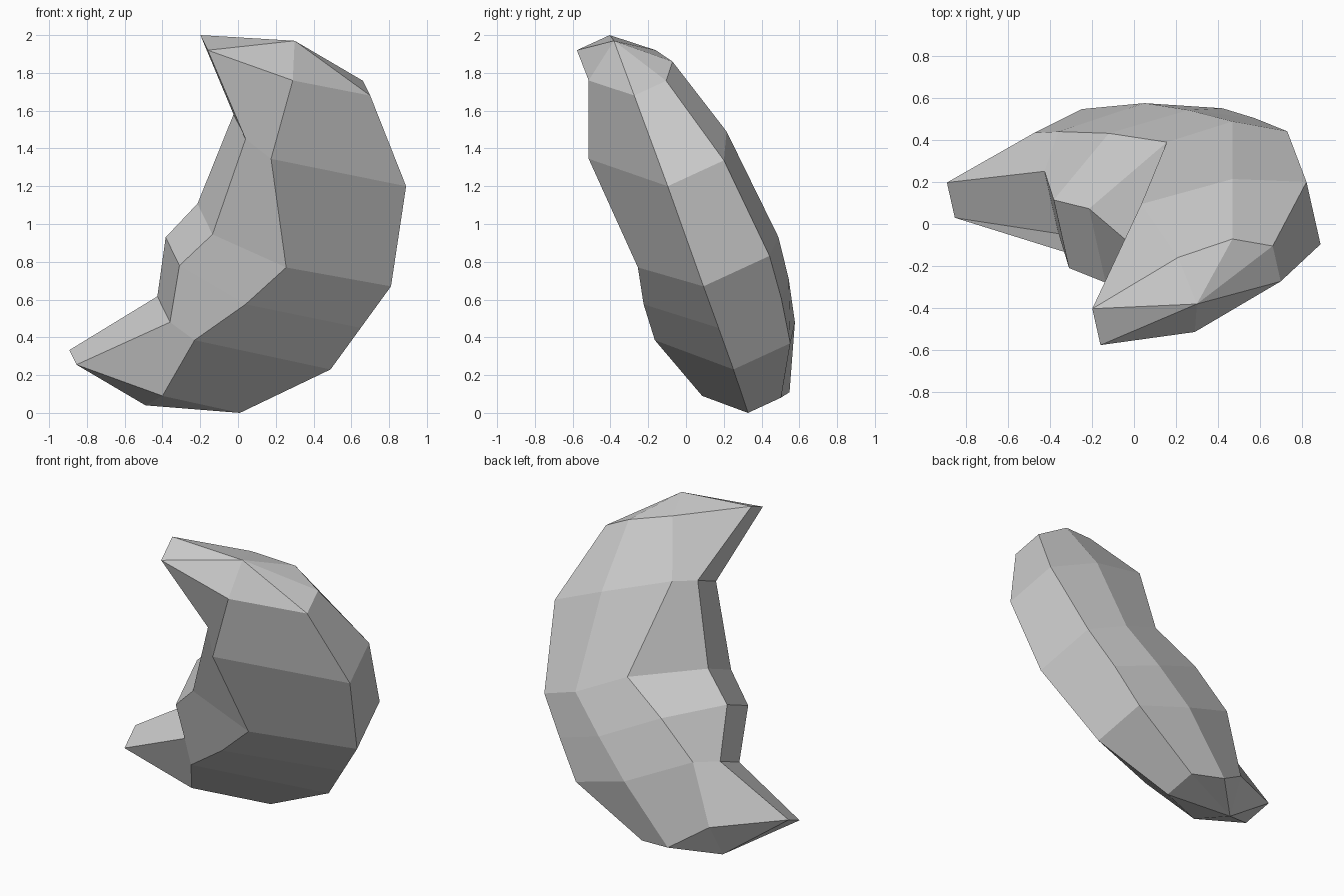
import bpy
import bmesh
from mathutils import Vector

cube = bpy.data.objects.get("Cube")
if cube:
    bpy.data.objects.remove(cube)

# Tilted middle plane of the crescent
NORMAL = Vector((-0.2, 0.89, 0.41))
PLANE = 0.395


def place(x, z, offset):
    """Point seen at x, z lying at an offset from the middle plane."""
    y = (PLANE + offset - NORMAL.x * x - NORMAL.z * z) / NORMAL.y
    return Vector((x, y, z))


def rim_pair(x, z, front, back):
    """Front rim point and the one straight behind it."""
    p = place(x, z, -front)
    return p, p + NORMAL * (front + back)


# Sections from upper to lower horn: outer rim and inner rim (x, z, front and
# back depth), then front ridge, back ridge and back bulge (x, z, offset)
SECTIONS = [
    ((0.70, 1.68, 0.09, 0.10), (-0.16, 1.92, 0.09, 0.105),
     (0.29, 1.76, -0.19), (0.21, 1.92, 0.208), (0.47, 1.86, 0.21)),
    ((0.89, 1.20, 0.167, 0.167), (0.04, 1.45, 0.14, 0.178),
     (0.175, 1.345, -0.337), (0.035, 1.63, 0.351), (0.47, 1.49, 0.313)),
    ((0.81, 0.67, 0.20, 0.193), (-0.135, 0.945, 0.23, 0.167),
     (0.255, 0.77, -0.357), (0.157, 1.075, 0.362), (0.47, 0.93, 0.328)),
    ((0.65, 0.45, 0.187, 0.187), (-0.31, 0.78, 0.20, 0.165),
     (0.04, 0.575, -0.367), (-0.12, 0.89, 0.379), (0.26, 0.71, 0.328)),
    ((0.49, 0.23, 0.175, 0.163), (-0.36, 0.48, 0.167, 0.167),
     (-0.23, 0.385, -0.338), (-0.36, 0.665, 0.342), (0.05, 0.48, 0.305)),
    ((0.01, 0.0, 0.105, 0.092), (-0.855, 0.255, 0.093, 0.096),
     (-0.40, 0.09, -0.202), (-0.475, 0.26, 0.194), (-0.25, 0.11, 0.188)),
]
PEAKS = [(0.30, 1.97, 0.013), (-0.49, 0.04, 0.0)]

bm = bmesh.new()
rings = []
for outer, inner, front_ridge, back_ridge, bulge in SECTIONS:
    outer_front, outer_back = rim_pair(*outer)
    inner_front, inner_back = rim_pair(*inner)
    loop = (outer_front, place(*front_ridge), inner_front, inner_back,
            place(*back_ridge), place(*bulge), outer_back)
    rings.append([bm.verts.new(p) for p in loop])

# Skin between neighbouring sections
for a, b in zip(rings, rings[1:]):
    for i in range(len(a)):
        bm.faces.new((a[i - 1], a[i], b[i], b[i - 1]))

# Close both horns with a fan around the outer peak
for ring, point in zip((rings[0], rings[-1]), PEAKS):
    peak = bm.verts.new(place(*point))
    for i in range(len(ring)):
        bm.faces.new((ring[i - 1], ring[i], peak))

bmesh.ops.recalc_face_normals(bm, faces=bm.faces)
mesh = bpy.data.meshes.new("crescent")
bm.to_mesh(mesh)
bm.free()
crescent = bpy.data.objects.new("crescent", mesh)
bpy.context.collection.objects.link(crescent)

# Plain grey colour
grey = bpy.data.materials.new("light_grey")
grey.use_nodes = True
colour = (0.6, 0.6, 0.6, 1)
grey.diffuse_color = colour
grey.node_tree.nodes["Principled BSDF"].inputs["Base Color"].default_value = colour
mesh.materials.append(grey)
